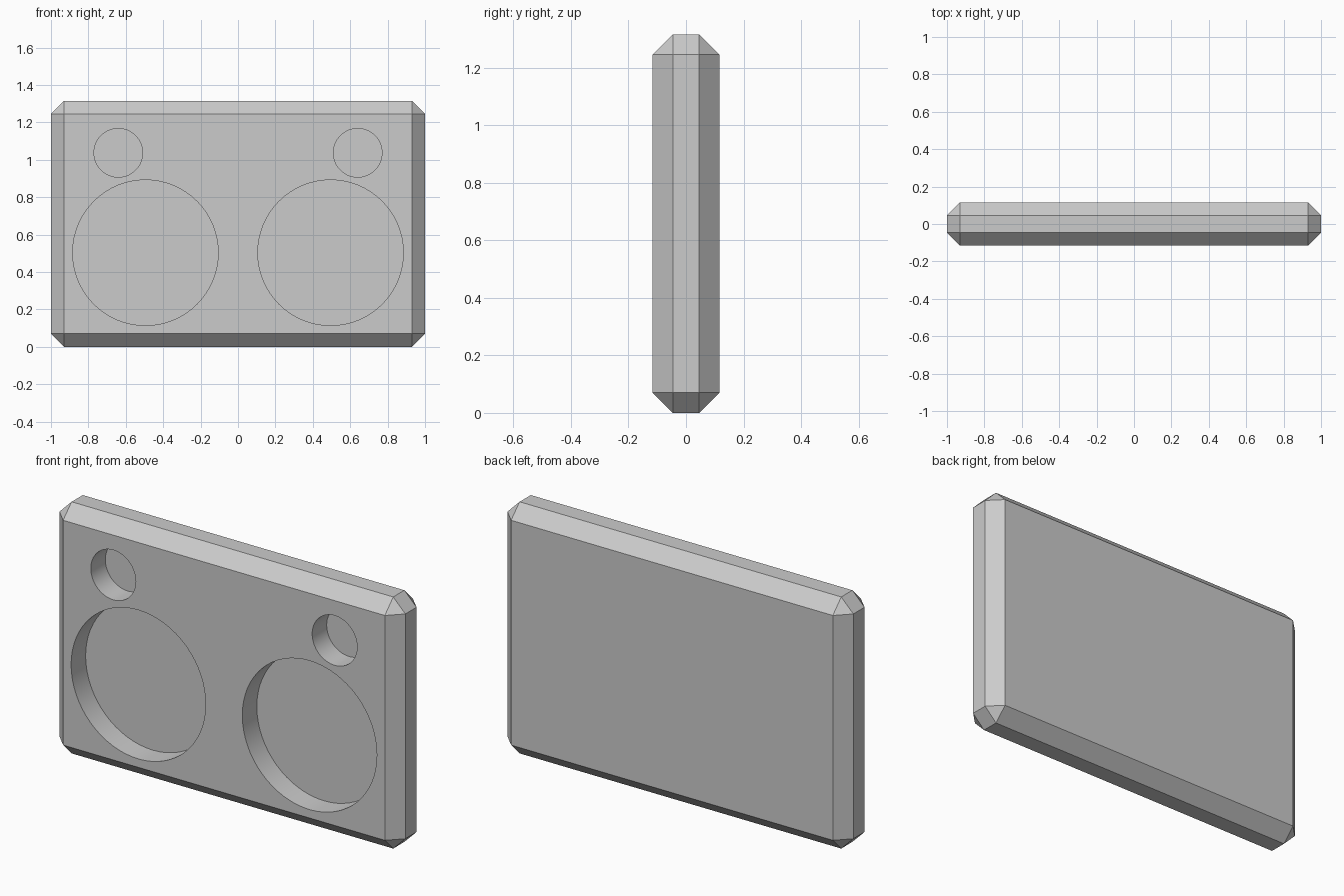
import bpy, bmesh, math
from mathutils import Matrix

if "Cube" in bpy.data.objects:
    bpy.data.objects.remove(bpy.data.objects["Cube"])

W, D, H = 2.0, 0.232, 1.315      # overall size
CHAMFER = 0.07
DEPTH = 0.12                     # recess depth

grey = bpy.data.materials.new("light_grey")
grey.diffuse_color = (0.6, 0.6, 0.6, 1)
grey.use_nodes = True
grey.node_tree.nodes["Principled BSDF"].inputs["Base Color"].default_value = grey.diffuse_color


def make_object(name, bm):
    bmesh.ops.recalc_face_normals(bm, faces=bm.faces)
    mesh = bpy.data.meshes.new(name)
    bm.to_mesh(mesh)
    bm.free()
    mesh.materials.append(grey)
    obj = bpy.data.objects.new(name, mesh)
    bpy.context.collection.objects.link(obj)
    return obj


# chamfered slab
bm = bmesh.new()
bmesh.ops.create_cube(bm, size=1, matrix=Matrix.Translation((0, 0, H / 2)) @ Matrix.Diagonal((W, D, H, 1)))
bmesh.ops.bevel(bm, geom=bm.edges[:], offset=CHAMFER, offset_type='OFFSET',
                segments=1, affect='EDGES')
panel = make_object("panel", bm)

# cutters for the large and small round recesses, mirrored left and right
bm = bmesh.new()
for x, z, r in ((0.495, 0.503, 0.389), (0.64, 1.037, 0.13)):
    for side in (-1, 1):
        # cylinder reaches from in front of the panel to the recess floor
        y = -D / 2 + DEPTH - 0.15
        bmesh.ops.create_cone(
            bm, cap_ends=True, segments=64, radius1=r, radius2=r, depth=0.3,
            matrix=Matrix.Translation((side * x, y, z)) @ Matrix.Rotation(math.pi / 2, 4, 'X'))
cutter = make_object("recess_cutter", bm)

# cut the recesses and apply
mod = panel.modifiers.new("recesses", 'BOOLEAN')
mod.operation = 'DIFFERENCE'
mod.solver = 'EXACT'
mod.object = cutter
bpy.context.view_layer.objects.active = panel
panel.select_set(True)
bpy.ops.object.modifier_apply(modifier=mod.name)
bpy.data.objects.remove(cutter)

# smooth recess walls, sharp chamfers
bpy.ops.object.shade_smooth_by_angle(angle=math.radians(30))
